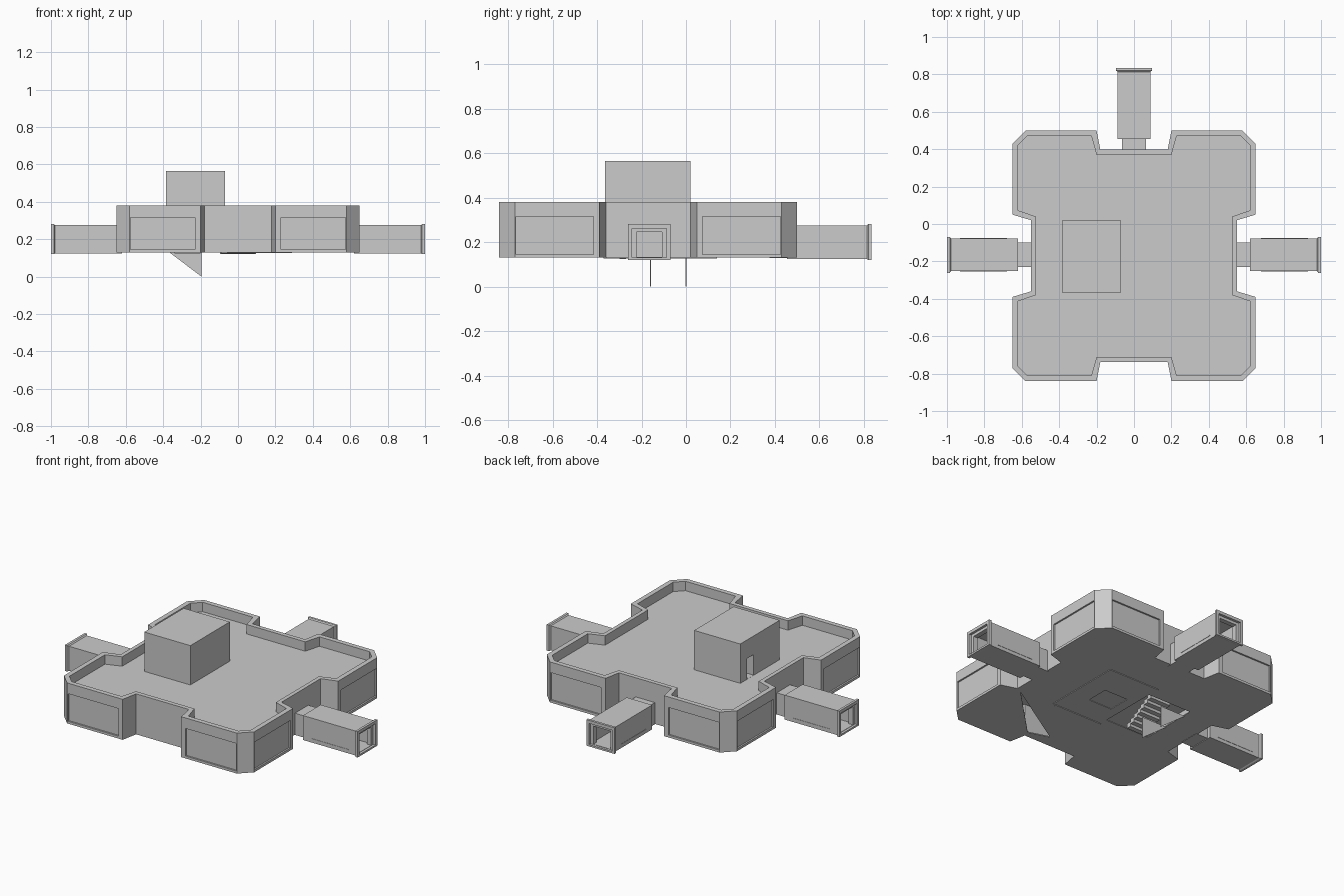
import bpy, bmesh
from math import pi
from mathutils import Matrix, Vector

if "Cube" in bpy.data.objects:
    bpy.data.objects.remove(bpy.data.objects["Cube"])

CY = -0.17  # y of the body's centre


def finish(name, bm, hide=False):
    bmesh.ops.recalc_face_normals(bm, faces=bm.faces)
    me = bpy.data.meshes.new(name)
    bm.to_mesh(me)
    bm.free()
    ob = bpy.data.objects.new(name, me)
    bpy.context.collection.objects.link(ob)
    ob.hide_render = hide
    return ob


def add_box(bm, x0, x1, y0, y1, z0, z1):
    m = (Matrix.Translation(((x0 + x1) / 2, (y0 + y1) / 2, (z0 + z1) / 2))
         @ Matrix.Diagonal((x1 - x0, y1 - y0, z1 - z0, 1)))
    bmesh.ops.create_cube(bm, size=1, matrix=m)


def ring(bm, pts, z):
    return [bm.verts.new((x, y, z)) for x, y in pts]


def stack(bm, levels):
    """Closed solid lofted through (outline, z) levels."""
    rings = [ring(bm, p, z) for p, z in levels]
    for a, b in zip(rings, rings[1:]):
        n = len(a)
        for i in range(n):
            bm.faces.new((a[i], a[(i + 1) % n], b[(i + 1) % n], b[i]))
    bm.faces.new(rings[0])
    bm.faces.new(rings[-1])


def four_way(q):
    """Mirror a quarter outline into all four quadrants."""
    r = q[::-1]
    full = (q + [(x, -y) for x, y in r] + [(-x, -y) for x, y in q]
            + [(-x, y) for x, y in r])
    return [(x, y + CY) for x, y in full]


def cut(ob, cutter):
    m = ob.modifiers.new("cut", 'BOOLEAN')
    m.operation = 'DIFFERENCE'
    m.solver = 'EXACT'
    m.object = cutter
    bpy.context.view_layer.objects.active = ob
    bpy.ops.object.modifier_apply(modifier=m.name)
    bpy.data.objects.remove(cutter, do_unlink=True)


# Main body with parapet around a sunken roof
outer = four_way([(.18, .567), (.2, .67), (.58, .67), (.65, .60), (.65, .22), (.55, .19)])
inner = four_way([(.20, .54), (.228, .64), (.57, .64), (.62, .59), (.62, .243), (.525, .21)])
bm = bmesh.new()
stack(bm, [(outer, .13), (outer, .38), (inner, .38), (inner, .322)])
body = finish("main_body", bm)

# Hollow interior
bm = bmesh.new()
stack(bm, [(inner, .136), (inner, .312)])
cut(body, finish("room_cutter", bm, True))

# Floor openings: stairwell, hatch and corner gap
bm = bmesh.new()
add_box(bm, -.36, -.06, -.31, .06, .10, .2)
add_box(bm, .0, .16, -.2, -.06, .10, .2)
stack(bm, [([(.51, -.38), (.19, -.70), (.06, -.66)], z) for z in (.10, .2)])
cut(body, finish("floor_cutter", bm, True))

# Shallow wall panels on each corner block
bm = bmesh.new()
for sx in (-1, 1):
    for sy in (-1, 1):
        xs = sorted((sx * .23, sx * .575))
        ys = sorted((CY + sy * .66, CY + sy * .70))
        add_box(bm, *xs, *ys, .145, .315)
        xs = sorted((sx * .64, sx * .68))
        ys = sorted((CY + sy * .245, CY + sy * .595))
        add_box(bm, *xs, *ys, .145, .315)
cut(body, finish("panel_cutter", bm, True))

# Recessed frame on the underside
bm = bmesh.new()
for x0, x1, y0, y1 in ((-.06, .29, .13, .14), (-.06, .27, -.37, -.36),
                       (.28, .29, -.36, .14)):
    add_box(bm, x0, x1, y0, y1, .126, .133)
finish("underside_frame", bm)

# Roof stair house with doorway on its left side
bm = bmesh.new()
add_box(bm, -.385, -.07, -.365, .02, .318, .565)
house = finish("stair_house", bm)
bm = bmesh.new()
add_box(bm, -.42, -.3, -.11, -.045, .323, .45)
cut(house, finish("door_cutter", bm, True))

# Indoor stair flight
bm = bmesh.new()
N = 10
for i in range(N):
    y = -.30 + i * .03
    z = .136 + i * .0175
    add_box(bm, -.34, -.2, y, y + .03, z - .012, z + .0175)
finish("stairs", bm)

# Triangular side plates under the stairwell
for name, y in (("stair_plate_front", -.16), ("stair_plate_back", 0)):
    bm = bmesh.new()
    tri = [(-.37, .132), (-.195, .132), (-.195, 0)]
    a = [bm.verts.new((x, y - .002, z)) for x, z in tri]
    b = [bm.verts.new((x, y + .002, z)) for x, z in tri]
    bm.faces.new(a)
    bm.faces.new(b)
    for i in range(3):
        j = (i + 1) % 3
        bm.faces.new((a[i], a[j], b[j], b[i]))
    finish(name, bm)


# Corridor arms: neck, hollow tube and flared end frame, built along +x
def section(bm, x, w, z0, z1):
    return [bm.verts.new((x, y, z)) for y, z in
            ((-w, z0), (w, z0), (w, z1), (-w, z1))]


def arm(name, angle):
    bm = bmesh.new()
    levels = [(.54, .065, .128, .262), (.62, .065, .128, .262),
              (.62, .087, .124, .275), (.978, .087, .124, .275),
              (.985, .096, .12, .281), (1.0, .096, .12, .281),
              (1.0, .078, .131, .262), (.985, .078, .131, .262),
              (.985, .058, .133, .245), (.955, .058, .133, .245),
              (.955, .078, .131, .265), (.63, .078, .131, .265)]
    rings = [section(bm, *lv) for lv in levels]
    for a, b in zip(rings, rings[1:]):
        for i in range(4):
            j = (i + 1) % 4
            bm.faces.new((a[i], a[j], b[j], b[i]))
    bm.faces.new(rings[0])
    bm.faces.new(rings[-1])
    # Thin skirting strips along both sides
    for s in (-1, 1):
        y = sorted((s * .086, s * .089))
        add_box(bm, .68, .93, *y, .145, .149)
    bm.transform(Matrix.Translation((0, -.165, 0)) @ Matrix.Rotation(angle, 4, 'Z'))
    finish(name, bm)


for name, angle in (("right_arm", 0), ("back_arm", pi / 2), ("left_arm", pi)):
    arm(name, angle)
